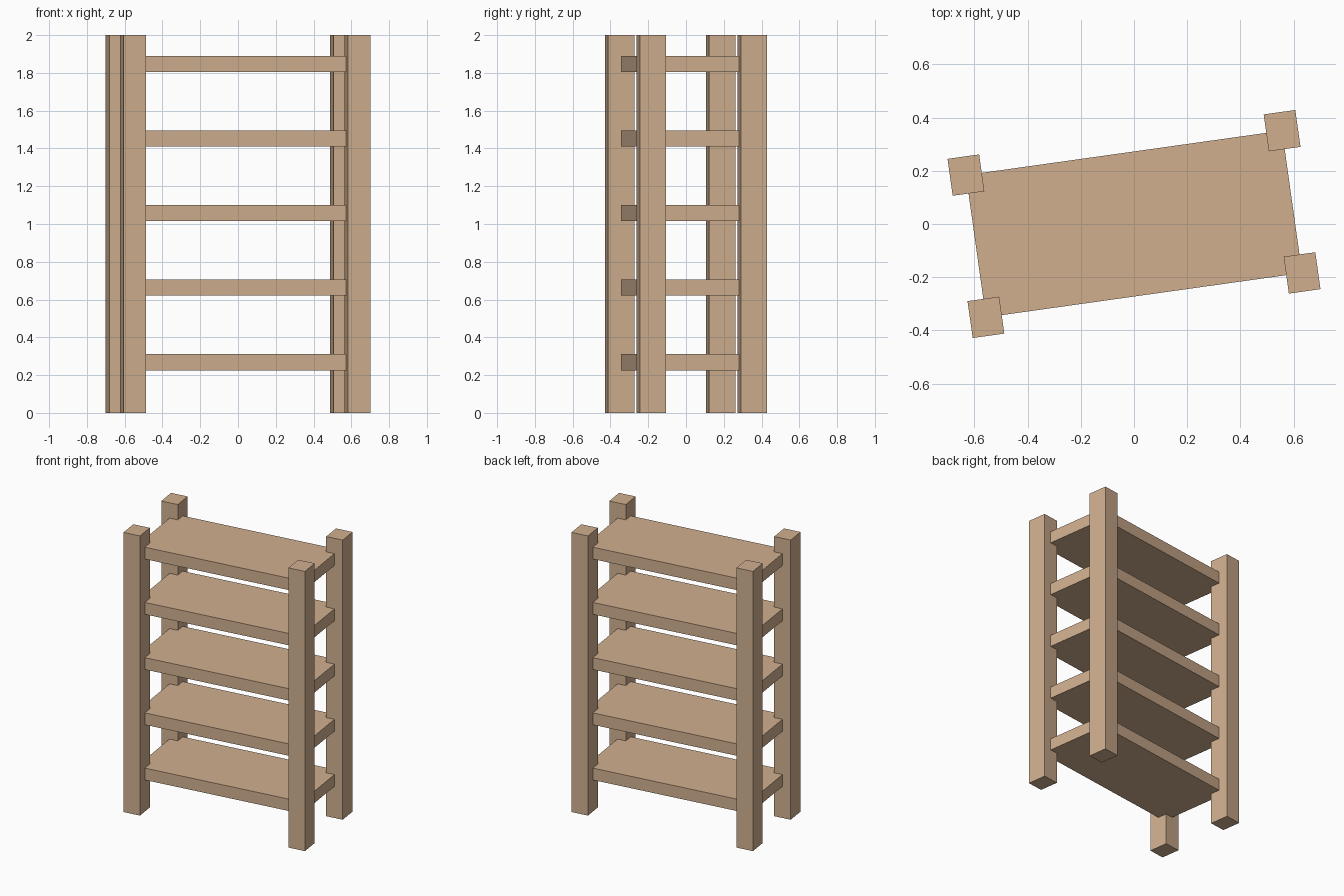
import bpy
from math import radians
from mathutils import Matrix

cube = bpy.data.objects.get("Cube")
if cube:
    bpy.data.objects.remove(cube, do_unlink=True)

# Single wood colour
wood = bpy.data.materials.new("light_wood")
wood.use_nodes = True
colour = (0.63, 0.43, 0.275, 1)
wood.diffuse_color = colour
wood.node_tree.nodes["Principled BSDF"].inputs["Base Color"].default_value = colour

TURN = Matrix.Rotation(radians(8), 4, "Z")   # whole rack stands slightly turned
HALF_W, HALF_D = 0.6, 0.27                   # post centres and shelf edges


def box(name, size, centre):
    bpy.ops.mesh.primitive_cube_add(size=1)
    ob = bpy.context.object
    ob.name = ob.data.name = name
    ob.data.transform(TURN @ Matrix.Translation(centre) @ Matrix.Diagonal((*size, 1)))
    ob.data.materials.append(wood)
    return ob


# Corner posts
for depth, sy in (("front", -1), ("back", 1)):
    for side, sx in (("right", -1), ("left", 1)):
        box(f"{depth}_{side}_post", (0.12, 0.14, 2), (sx * HALF_W, sy * HALF_D, 1))

# Evenly spaced shelves reaching the post centres
for i in range(5):
    box(f"shelf_{i + 1}", (2 * HALF_W, 2 * HALF_D, 0.085), (0, 0, 0.268 + 0.395 * i))
